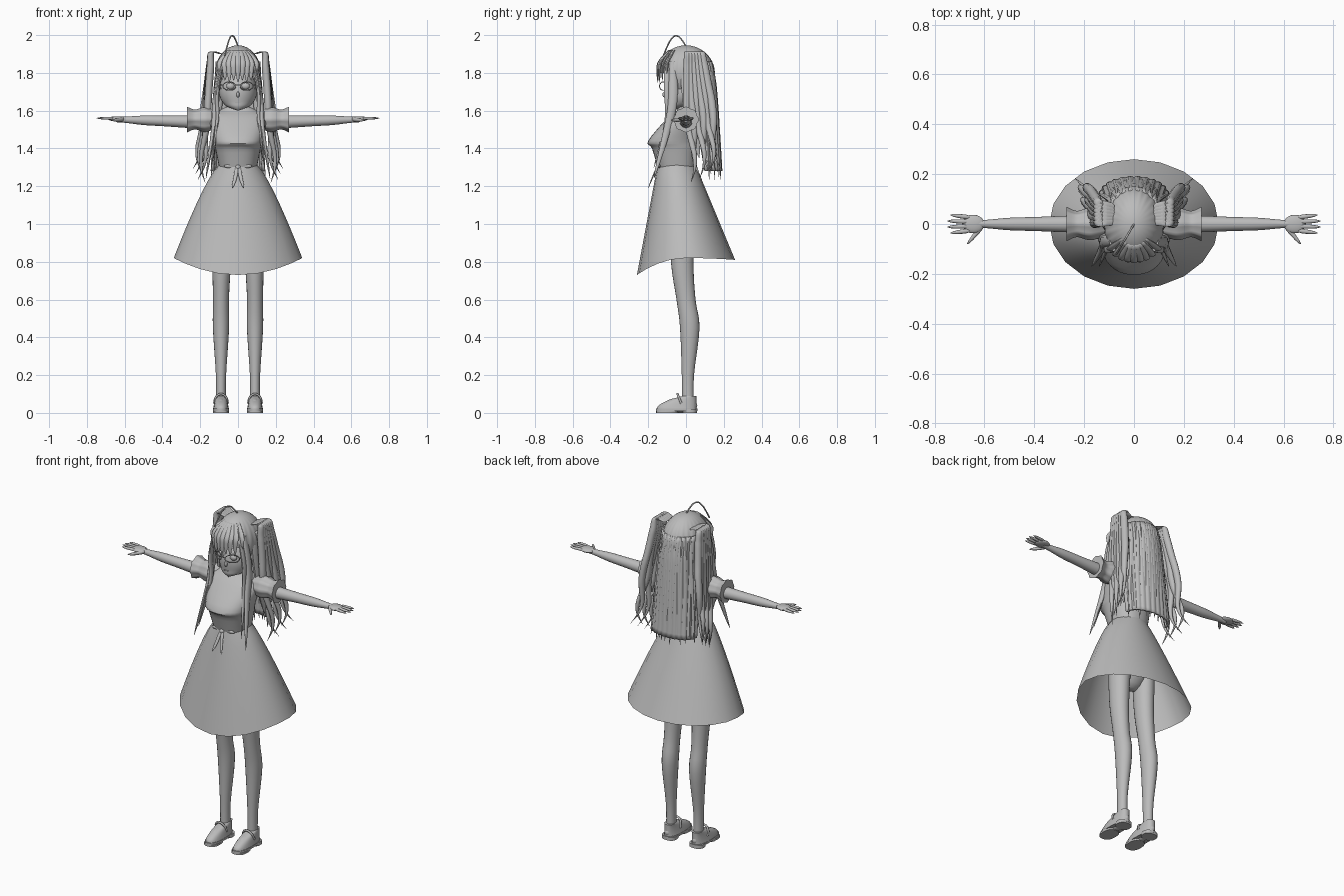
import bpy, bmesh, math, random
from math import sin, cos, pi, sqrt

random.seed(4)
scene = bpy.context.scene
if "Cube" in bpy.data.objects:
    bpy.data.objects.remove(bpy.data.objects["Cube"])

grey = bpy.data.materials.new("plain_grey")
grey.use_nodes = True
tone = (.5, .5, .5, 1)
grey.diffuse_color = tone
grey.node_tree.nodes["Principled BSDF"].inputs["Base Color"].default_value = tone


def steps(count):
    return [i / count for i in range(count + 1)]


def finish(name, bm):
    """Turn a bmesh into a smooth shaded object."""
    bmesh.ops.recalc_face_normals(bm, faces=bm.faces)
    mesh = bpy.data.meshes.new(name)
    bm.to_mesh(mesh)
    bm.free()
    mesh.materials.append(grey)
    part = bpy.data.objects.new(name, mesh)
    scene.collection.objects.link(part)
    bpy.ops.object.select_all(action='DESELECT')
    part.select_set(True)
    bpy.context.view_layer.objects.active = part
    bpy.ops.object.shade_smooth_by_angle(angle=math.radians(50))
    return part


def refine(rings, count):
    """Smooth spline through the ring values."""
    last = len(rings) - 1
    result = []
    for i in range(last):
        before, start, end, after = [rings[max(0, min(last, i + k))] for k in (-1, 0, 1, 2)]
        for j in range(count):
            t = j / count
            result.append([((2 * b) + (c - a) * t + (2 * a - 5 * b + 4 * c - d) * t * t
                            + (3 * b - a - 3 * c + d) * t ** 3) / 2
                           for a, b, c, d in zip(before, start, end, after)])
    return result + [rings[-1]]


def bridge(bm, rows, closed=True):
    """Join neighbouring rows of vertices with quads."""
    for row, following in zip(rows, rows[1:]):
        total = len(row)
        for i in range(total if closed else total - 1):
            j = (i + 1) % total
            bm.faces.new((row[i], row[j], following[j], following[i]))


def loft(name, rings, axis='Z', sides=20, detail=4, side=1, power=2, fold=0):
    """Rings hold x, y, z and two radii, swept along an axis."""
    bm = bmesh.new()
    rows = []
    for x, y, z, wide, deep in refine(rings, detail):
        row = []
        for i in range(sides):
            angle = math.tau * i / sides
            c, s = cos(angle), sin(angle)
            swell = 1 + fold * cos(8 * angle)
            u = math.copysign(abs(c) ** (2 / power), c) * max(wide, .001) * swell
            v = math.copysign(abs(s) ** (2 / power), s) * max(deep, .001) * swell
            dx, dy, dz = {'Z': (u, v, 0), 'X': (0, u, v), 'Y': (u, 0, v)}[axis]
            row.append(bm.verts.new(((x + dx) * side, y + dy, z + dz)))
        rows.append(row)
    bridge(bm, rows)
    bm.faces.new(rows[0])
    bm.faces.new(rows[-1])
    return finish(name, bm)


def lock(name, points, wide, deep, side=1, axis='Z'):
    """Strand through a few points, narrowing to a tip."""
    path = refine(points, 5)
    rings = []
    for t, point in zip(steps(len(path) - 1), path):
        narrow = min(1, .6 + 2 * t) * (1 - t ** 4)
        rings.append((*point, wide * narrow, deep * narrow))
    loft(name, rings, axis, sides=10, detail=1, side=side)


def ball(name, centre, radii, side=1):
    bm = bmesh.new()
    bmesh.ops.create_uvsphere(bm, u_segments=20, v_segments=12, radius=1)
    for vert in bm.verts:
        vert.co = [c + r * u for c, r, u in zip(centre, radii, vert.co)]
        vert.co.x *= side
    finish(name, bm)


def wire(name, points, radius, side=1, cyclic=False):
    """Round wire through a few points."""
    curve = bpy.data.curves.new(name, 'CURVE')
    curve.dimensions = '3D'
    curve.bevel_depth = radius
    curve.bevel_resolution = 2
    spline = curve.splines.new('BEZIER')
    spline.bezier_points.add(len(points) - 1)
    for knot, (x, y, z) in zip(spline.bezier_points, points):
        knot.co = (x * side, y, z)
        knot.handle_left_type = knot.handle_right_type = 'AUTO'
    spline.use_cyclic_u = cyclic
    curve.materials.append(grey)
    scene.collection.objects.link(bpy.data.objects.new(name, curve))


# Bodice, neck and hips
bodice = [(-.05, 1.3, .1, .1), (-.06, 1.4, .12, .12), (-.07, 1.44, .13, .13),
          (-.02, 1.56, .15, .08), (0, 1.6, .1, .05), (0, 1.63, .04, .04)]
loft("dress_bodice", [(0, *ring) for ring in bodice], sides=32, power=2.3)
loft("neck", [(0, -.01, z, .034, .034) for z in (1.6, 1.7)])
ball("hips", (0, -.03, 1.1), (.13, .09, .2))

# Open flared skirt with a hem that dips at the front
bm = bmesh.new()
rows = []
waist = 1.315
for t in steps(12):
    row = []
    for i in range(20):
        c, s = cos(pi * i / 10), sin(pi * i / 10)
        hem = .82 - (.09 if s < 0 else .01) * s * s
        x = c * (.1 + .24 * t ** .8)
        y = s * (.1 + .16 * t) - .05 * (1 - t)
        row.append(bm.verts.new((x, y, waist + (hem - waist) * t)))
    rows.append(row)
bridge(bm, rows)
finish("skirt", bm)

# Head narrowing to the chin, nose and mouth
face = []
for t in steps(16):
    width = .1 * sin(pi * t ** .6)
    face.append((0, -.09 * (1 - t) ** 11, 1.6 + .32 * t, width, width * 1.1))
loft("head", face, sides=32, detail=2)
ball("nose", (0, -.11, 1.685), (.008, .015, .016))
wire("mouth", [(x, -.11, 1.645) for x in (-.015, 0, .015)], .002)

ball("bow_knot", (0, -.15, 1.3), (.014, .012, .014))

for side, label in ((1, "left_"), (-1, "right_")):
    # Eye, ear and spectacles
    ball(label + "eye", (.04, -.1, 1.73), (.022, .015, .018), side)
    ball(label + "ear", (.1, 0, 1.72), (.01, .02, .03), side)
    turns = [pi * k / 4 for k in range(8)]
    wire(label + "lens_rim", [(.046 + .034 * cos(a), -.12 + .02 * cos(a), 1.73 + .022 * sin(a))
                              for a in turns], .0025, side, cyclic=True)
    wire(label + "glasses_bridge", [(0, -.14, 1.735), (.012, -.14, 1.735)], .0025, side)
    wire(label + "glasses_temple", [(.08, -.1, 1.735), (.1, 0, 1.735)], .0025, side)

    # Bow loop and ribbon tail
    ball(label + "bow_loop", (.04, -.14, 1.306), (.035, .008, .01), side)
    lock(label + "bow_tail", [(.006, -.155, 1.3), (.016, -.18, 1.24), (.03, -.2, 1.19)], .01, .004, side)

    # Puffed sleeve with a ruffled cuff
    puff = ((.1, .04), (.16, .06), (.19, .06), (.23, .05), (.27, .065))
    loft(label + "sleeve", [(x, 0, 1.553, r, r) for x, r in puff], 'X', 32, side=side, fold=.05)

    # Arm and hand
    arm = ((.2, .036), (.3, .032), (.4, .028), (.5, .025), (.6, .016), (.64, .016))
    loft(label + "arm", [(x, 0, 1.54 + .03 * (x - .2), r, r) for x, r in arm], 'X', side=side)
    ball(label + "palm", (.645, 0, 1.557), (.045, .037, .013), side)
    for k in range(4):
        spread = k - 1.5
        tip = .755 - .012 * abs(spread)
        lock(f"{label}finger_{k + 1}", [(.66, .018 * spread, 1.56), (tip, .024 * spread, 1.56)],
             .009, .008, side, 'X')
    lock(label + "thumb", [(.6, 0, 1.555), (.64, -.045, 1.55), (.67, -.08, 1.55)], .014, .01, side, 'X')

    # Leg and foot
    leg = ((-.02, 1.1, .06), (-.02, .8, .05), (0, .6, .042), (.02, .45, .043),
           (.01, .2, .027), (.01, .05, .026))
    loft(label + "leg", [(.09 - .015 * max(0, z - .6), y, z, r, r * 1.2) for y, z, r in leg], side=side)
    ball(label + "foot", (.09, -.03, .04), (.034, .09, .04), side)

    # Shoe upper, sole, heel and strap
    loft(label + "shoe_upper", [(.09, .07 * t * t - .05, .02 + .07 * t, .042 - .014 * t, .105 - .07 * t * t)
                                for t in steps(5)], side=side, power=2.4)
    for name, y, low, high, deep in (("sole", -.05, .01, .022, .11), ("heel", .02, 0, .02, .038),
                                     ("forefoot", -.1, 0, .01, .058)):
        loft(label + "shoe_" + name, [(.09, y, z, .043, deep) for z in (low, high)],
             detail=1, side=side, power=2.5)
    wire(label + "shoe_strap", [(.09 - .036 * cos(a), -.025 - .02 * sin(a), .05 + .05 * sin(a))
                                for a in turns[:5]], .006, side)

    # Long locks framing the face
    lock(label + "front_lock", [(.09, -.07, 1.86), (.12, -.07, 1.65), (.13, -.1, 1.5), (.17, -.17, 1.24)],
         .016, .026, side)
    lock(label + "cheek_lock", [(.08, -.1, 1.86), (.11, -.1, 1.7), (.11, -.1, 1.55), (.14, -.17, 1.3)],
         .011, .018, side)
    lock(label + "ear_lock", [(.1, 0, 1.85), (.12, .02, 1.6), (.13, .07, 1.35)], .018, .035, side)

    # Side tails: locks that arch outward, fall and curl at the ends
    for k in range(6):
        shift = .025 * (k - 2.5)
        path = [(.09, .04 + shift / 2, 1.9)]
        for t in steps(10):
            curl = .03 * t ** 3 * sin(10 * t + pi * k)
            path.append((.14 + (.05 + .006 * k) * t + curl,
                         .045 + .06 * t + shift * min(1, .6 + t) + curl,
                         1.91 - (.69 - .015 * k) * t))
        lock(f"{label}tail_lock_{k + 1}", path, .02, .023, side)

# Ridged hair cap, trimmed around the face
bm = bmesh.new()
bmesh.ops.create_uvsphere(bm, u_segments=96, v_segments=32, radius=1)
for vert in bm.verts:
    x, y, z = vert.co
    ridge = 1 + .018 * cos(24 * math.atan2(y, x)) * (1 - z * z)
    vert.co = (x * .12 * ridge, y * .15 * ridge, 1.8 + z * .146)
trimmed = [v for v in bm.verts if v.co.z < (1.79 if v.co.y < -.06 else 1.7)]
bmesh.ops.delete(bm, geom=trimmed, context='VERTS')
finish("hair_cap", bm)

# Fringe
for k in range(9):
    x = (k - 4) * .023
    y = -.15 * sqrt(1 - (x / .125) ** 2)
    lock(f"fringe_lock_{k + 1}", [(x / 2, y * .6, 1.92), (x, y * .94, 1.86), (x, y, 1.81),
                                  (x, y, 1.75 + .01 * (k % 2))], .016, .008)


def hair_back(t):
    """Depth of the back hair from crown to tips."""
    return .13 + .055 * t ** .6


# Back hair sheet with soft ripples
bm = bmesh.new()
rows = []
for t in steps(20):
    row = []
    for turn in steps(64):
        angle = pi * turn
        ripple = 1 + .03 * cos(26 * angle)
        x = (.11 + .025 * t) * cos(angle) * ripple
        y = .1 * t + (hair_back(t) - .1 * t) * sin(angle) ** .8 * ripple
        row.append(bm.verts.new((x, y, 1.86 - .58 * t)))
    rows.append(row)
bridge(bm, rows, closed=False)
thickness = finish("back_hair", bm).modifiers.new("thickness", 'SOLIDIFY')
thickness.thickness = .012
thickness.offset = 0

# Overlapping back locks with loose tips
for k in range(9):
    x = (k - 4) * .03
    bow = sqrt(1 - (x / .16) ** 2)
    sway = random.uniform(-.02, .02)
    drop = random.uniform(.6, .63)
    lock(f"back_lock_{k + 1}", [(x * (.7 + .4 * t) + sway * t ** 4, hair_back(t) * bow, 1.86 - drop * t)
                                for t in steps(6)], .02, .011)

# Stray strand arching over the crown
wire("crown_strand", [(-.07 * t, -.12 * t, 1.94 - .05 * t + .08 * sin(pi * t)) for t in steps(6)], .004)
